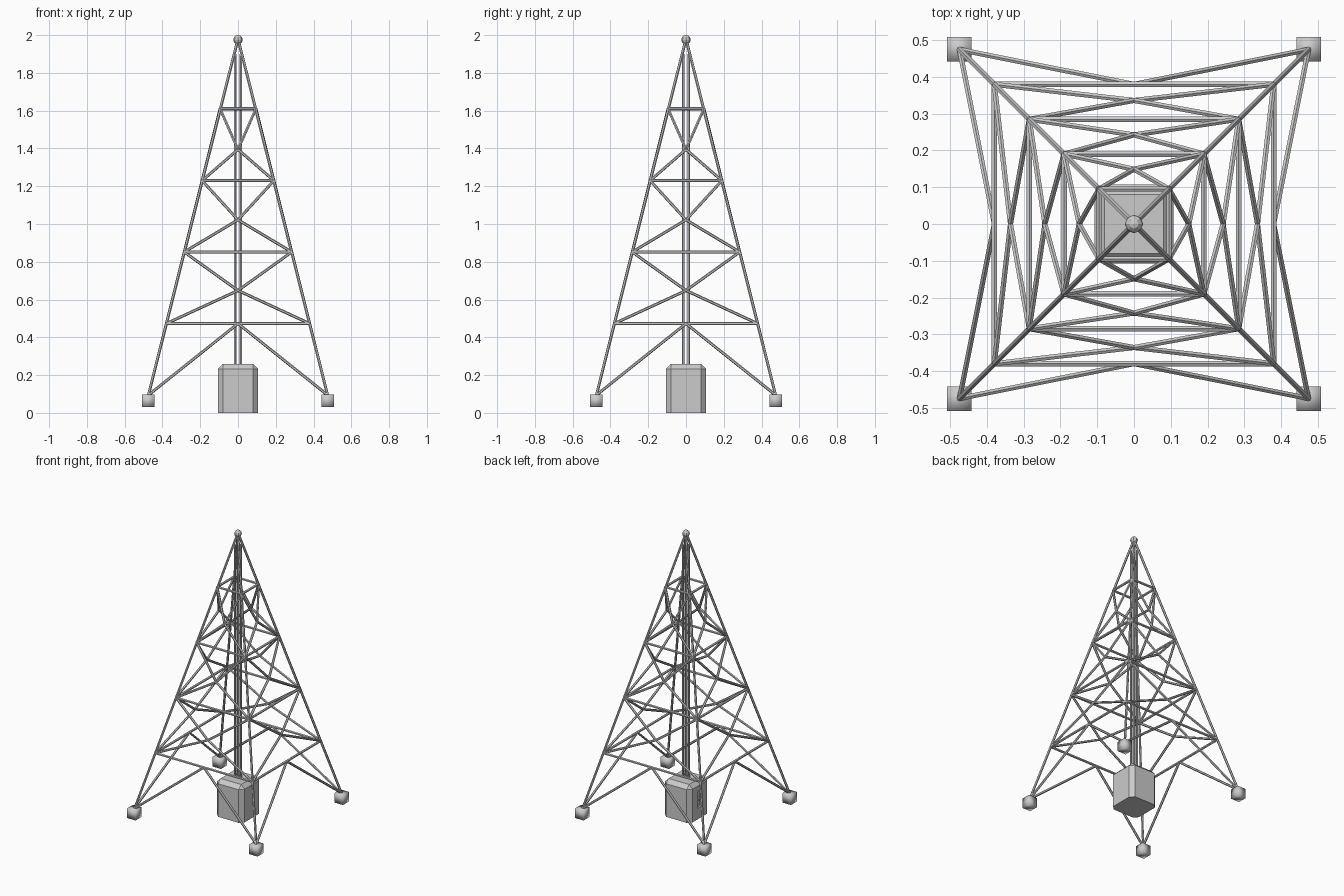
import bpy, bmesh, math
from mathutils import Vector, Matrix

if "Cube" in bpy.data.objects:
    bpy.data.objects.remove(bpy.data.objects["Cube"])

APEX = 1.99          # height where the leg lines meet
LEVELS = [0.095, 0.473, 0.852, 1.23, 1.61]
MIDS = [0.473, 0.648, 1.022, 1.395]


def half(z):
    return (APEX - z) / 4


def finish(name, bm, smooth=True):
    me = bpy.data.meshes.new(name)
    bm.to_mesh(me)
    bm.free()
    ob = bpy.data.objects.new(name, me)
    bpy.context.collection.objects.link(ob)
    for p in me.polygons:
        p.use_smooth = smooth
    return ob


def rod(bm, a, b, r, sides=6):
    a, b = Vector(a), Vector(b)
    d = b - a
    m = Matrix.Translation((a + b) / 2) @ d.to_track_quat('Z', 'Y').to_matrix().to_4x4()
    bmesh.ops.create_cone(bm, cap_ends=True, segments=sides, radius1=r, radius2=r,
                          depth=d.length, matrix=m)


def box(bm, c, s):
    return bmesh.ops.create_cube(bm, size=1, matrix=Matrix.Translation(c) @ Matrix.Diagonal((*s, 1)))


# corner legs
bm = bmesh.new()
for sx in (-1, 1):
    for sy in (-1, 1):
        h = half(0.07)
        rod(bm, (sx * h, sy * h, 0.07), (0, 0, 1.98), 0.008)
finish("corner_legs", bm, False)

# horizontal rings and cross braces, one face turned four times
rings, braces = bmesh.new(), bmesh.new()
for k in range(4):
    rot = Matrix.Rotation(k * math.pi / 2, 3, 'Z')

    def P(side, z):
        return rot @ Vector((side * half(z), -half(z), z))

    for z in LEVELS[1:]:
        rod(rings, P(-1, z), P(1, z), 0.0085)
    for i, z in enumerate(MIDS):
        mid = P(0, z)
        for s in (-1, 1):
            rod(braces, P(s, LEVELS[i]), mid, 0.008)
            if i:
                rod(braces, mid, P(s, LEVELS[i + 1]), 0.008)
finish("horizontal_rings", rings, False)
finish("cross_braces", braces, False)

# central column of four rods
bm = bmesh.new()
for sx in (-1, 1):
    for sy in (-1, 1):
        rod(bm, (sx * 0.0145, sy * 0.0145, 0.24), (sx * 0.0145, sy * 0.0145, 1.9), 0.0065)
finish("centre_column", bm, False)

# foot blocks
bm = bmesh.new()
for sx in (-1, 1):
    for sy in (-1, 1):
        box(bm, (sx * 0.475, sy * 0.475, 0.064), (0.067, 0.067, 0.067))
finish("foot_blocks", bm)

# top ball
bm = bmesh.new()
bmesh.ops.create_uvsphere(bm, u_segments=8, v_segments=6, radius=0.025,
                          matrix=Matrix.Translation((0, 0, 1.975)))
finish("top_ball", bm, False)

# machine housing with chamfered upright and top edges
bm = bmesh.new()
box(bm, (0, 0, 0.13), (0.214, 0.214, 0.26))
edges = [e for e in bm.edges if max(v.co.z for v in e.verts) > 0.2]
bmesh.ops.bevel(bm, geom=edges, offset=0.027, segments=1, affect='EDGES')
housing = finish("machine_housing", bm, False)

# upright slot in the left side of the housing
bm = bmesh.new()
box(bm, (-0.107, 0, 0.135), (0.03, 0.035, 0.12))
cutter = finish("slot_cutter", bm, False)
cutter.hide_render = True
cutter.hide_set(True)
mod = housing.modifiers.new("slot", 'BOOLEAN')
mod.object = cutter
mod.solver = 'EXACT'

# small lever in the slot
bm = bmesh.new()
rod(bm, (-0.09, 0, 0.135), (-0.107, 0, 0.135), 0.01, 8)
finish("slot_lever", bm, False)
